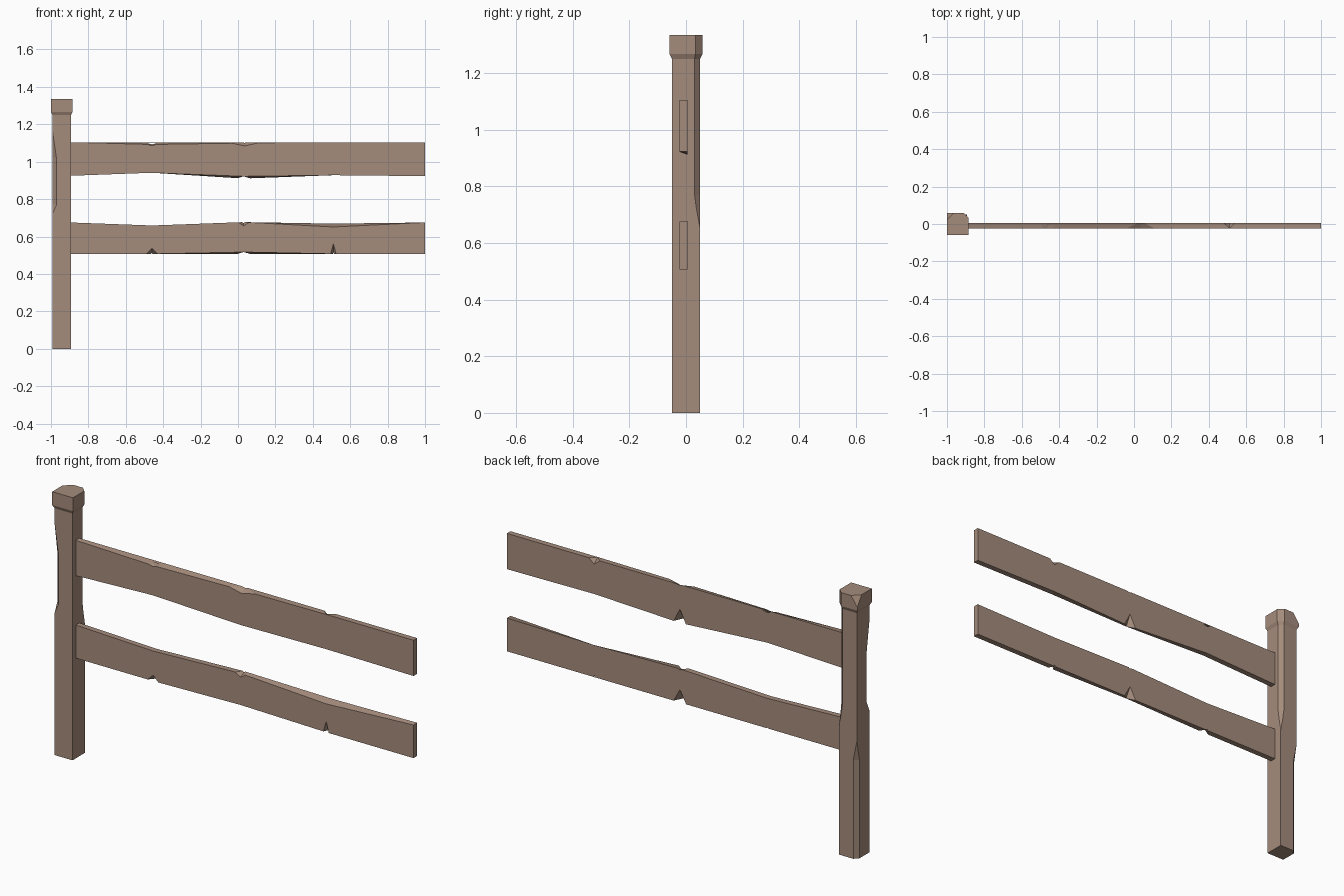
import bpy, bmesh
from mathutils import Vector

if "Cube" in bpy.data.objects:
    bpy.data.objects.remove(bpy.data.objects["Cube"])

wood = bpy.data.materials.new("weathered brown wood")
wood.diffuse_color = (0.376, 0.262, 0.202, 1)
wood.use_nodes = True
wood.node_tree.nodes["Principled BSDF"].inputs["Base Color"].default_value = wood.diffuse_color


def finish(bm, name):
    bmesh.ops.remove_doubles(bm, verts=bm.verts, dist=1e-5)
    bmesh.ops.recalc_face_normals(bm, faces=bm.faces)
    me = bpy.data.meshes.new(name)
    bm.to_mesh(me)
    bm.free()
    me.materials.append(wood)
    ob = bpy.data.objects.new(name, me)
    bpy.context.collection.objects.link(ob)
    return ob


def loft(sections, name):
    """Skin a row of equal-length rings and close both ends."""
    bm = bmesh.new()
    rings = [[bm.verts.new(p) for p in s] for s in sections]
    n = len(rings[0])
    for a, b in zip(rings, rings[1:]):
        for i in range(n):
            j = (i + 1) % n
            bm.faces.new((a[i], a[j], b[j], b[i]))
    bm.faces.new(rings[0])
    bm.faces.new(rings[-1])
    return finish(bm, name)


PX = -0.9425


def square(z, half, fl=0, br=0, bl=0):
    """Square ring with a chamfer size for each worn corner."""
    h, pts = half, []
    corners = [(-1, -1, fl), (1, -1, 0), (1, 1, br), (-1, 1, bl)]
    for sx, sy, c in corners:
        pair = [(PX + sx * h, sy * (h - c), z), (PX + sx * (h - c), sy * h, z)]
        pts += pair if sx * sy > 0 else pair[::-1]
    return pts


# post: (height, front-left, back-right, back-left chamfers)
post_rows = [(0, 0, 0, .02), (.5, 0, 0, .02), (.6, 0, 0, 0), (.65, 0, 0, 0),
             (.72, 0, .013, 0), (.77, .022, .02, 0), (1.02, .022, .02, 0),
             (1.17, 0, .02, 0), (1.25, 0, .02, 0)]
loft([square(z, .05, fl, br, bl) for z, fl, br, bl in post_rows], "post")

# post cap with flared underside and a cut top corner
loft([square(1.25, .05, 0, .02), square(1.267, .058, 0, .025),
      square(1.285, .058, 0, .025), square(1.335, .058, 0, .025, .035)], "post_cap")

YF, YB = -0.023, 0.006
XS = (-0.8925, -0.46, 0.03, 0.51, 1.0)


def rail(name, top_f, top_b, bot_f, bot_b, nicks):
    """Hewn board, with nicks (x, on front, on top, edge z, half width, height, depth)."""
    ob = loft([[(x, YF, bf), (x, YB, bb), (x, YB, tb), (x, YF, tf)]
               for x, tf, tb, bf, bb in zip(XS, top_f, top_b, bot_f, bot_b)], name)
    bm = bmesh.new()
    for x, front, top, z, w, h, d in nicks:
        y, inward = (YF, 1) if front else (YB, -1)
        c = Vector((x, y, z - h if top else z + h))
        e = Vector((x, y + inward * d, z))
        m = (c + e) / 2
        sides = [m + 3 * (Vector((x + s * w, y, z)) - m) for s in (-1, 1)]
        v = [bm.verts.new(p) for p in (c + (c - e) * .5, e + (e - c) * .5, *sides)]
        for f in ((0, 1, 2), (0, 3, 1), (0, 2, 3), (1, 3, 2)):
            bm.faces.new([v[i] for i in f])
    cutter = finish(bm, name + "_cutter")
    cutter.hide_render = True
    mod = ob.modifiers.new("nicks", 'BOOLEAN')
    mod.operation, mod.solver, mod.object = 'DIFFERENCE', 'EXACT', cutter
    bpy.context.view_layer.update()
    dg = bpy.context.evaluated_depsgraph_get()
    cut = bpy.data.meshes.new_from_object(ob.evaluated_get(dg))
    ob.modifiers.clear()
    ob.data = cut
    bpy.data.objects.remove(cutter)


# upper rail
rail("upper_rail",
     (1.104, 1.092, 1.100, 1.104, 1.104), (1.104, 1.104, 1.104, 1.104, 1.104),
     (.925, .941, .922, .928, .923), (.925, .941, .910, .928, .923),
     [(-.46, True, True, 1.094, .03, .008, .035),
      (.035, True, True, 1.104, .09, .020, .035),
      (.51, False, True, 1.104, .03, .025, .028),
      (.03, False, False, .910, .035, .07, .035)])

# lower rail
rail("lower_rail",
     (.675, .659, .677, .651, .675), (.675, .659, .677, .669, .675),
     (.507, .507, .517, .507, .507), (.507, .507, .507, .507, .507),
     [(.03, True, True, .677, .03, .020, .04),
      (-.46, True, False, .507, .03, .030, .035),
      (.51, True, False, .507, .015, .055, .035),
      (.03, False, False, .507, .035, .065, .035)])
